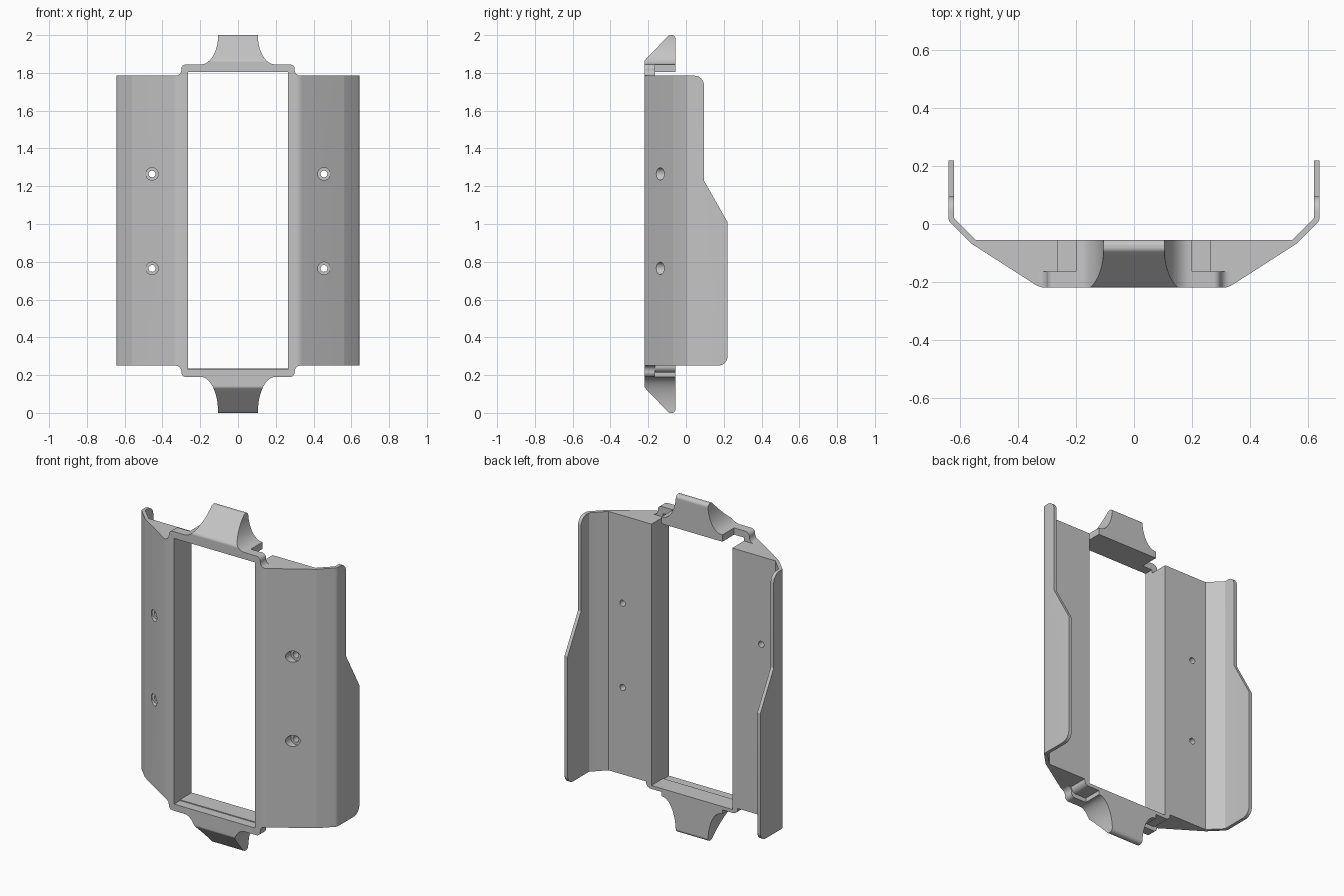
import bpy, bmesh
from math import sin, cos, pi, tan, radians
from mathutils import Vector

cube = bpy.data.objects.get("Cube")
if cube:
    bpy.data.objects.remove(cube, do_unlink=True)

grey = bpy.data.materials.new("plain_grey")
grey.use_nodes = True
colour = (0.56, 0.56, 0.56, 1)
grey.diffuse_color = colour
grey.node_tree.nodes["Principled BSDF"].inputs["Base Color"].default_value = colour


def rounded(points, steps=6):
    """Replace each corner that carries a radius with an arc."""
    out = []
    for i, p in enumerate(points):
        c = Vector(p[:2])
        if len(p) < 3:
            out.append(c)
            continue
        a = (Vector(points[i - 1][:2]) - c).normalized()
        b = (Vector(points[(i + 1) % len(points)][:2]) - c).normalized()
        half = a.angle(b) / 2
        r = p[2]
        centre = c + (a + b).normalized() * (r / sin(half))
        start = c + a * (r / tan(half)) - centre
        end = c + b * (r / tan(half)) - centre
        for k in range(steps + 1):
            out.append(centre + start.lerp(end, k / steps).normalized() * r)
    return out


def prism(name, points, axis, lo, hi):
    """Extrude a flat outline along one axis."""
    place = {"x": lambda p, d: (d, p.x, p.y),
             "y": lambda p, d: (p.x, d, p.y),
             "z": lambda p, d: (p.x, p.y, d)}[axis]
    outline = rounded(points)
    bm = bmesh.new()
    ends = [[bm.verts.new(place(p, d)) for p in outline] for d in (lo, hi)]
    for ring in ends:
        bm.faces.new(ring)
    n = len(outline)
    for i in range(n):
        j = (i + 1) % n
        bm.faces.new((ends[0][i], ends[0][j], ends[1][j], ends[1][i]))
    bmesh.ops.recalc_face_normals(bm, faces=bm.faces)
    mesh = bpy.data.meshes.new(name)
    bm.to_mesh(mesh)
    bm.free()
    mesh.materials.append(grey)
    ob = bpy.data.objects.new(name, mesh)
    bpy.context.collection.objects.link(ob)
    return ob


def carve(ob, *operations):
    """Apply boolean operations and discard the cutters."""
    for kind, cutter in operations:
        mod = ob.modifiers.new("cut", "BOOLEAN")
        mod.operation, mod.solver, mod.object = kind, "EXACT", cutter
    graph = bpy.context.evaluated_depsgraph_get()
    mesh = bpy.data.meshes.new_from_object(ob.evaluated_get(graph))
    ob.modifiers.clear()
    ob.data = mesh
    for _, cutter in operations:
        bpy.data.objects.remove(cutter, do_unlink=True)
    return ob


def smooth(ob):
    ob.data.shade_smooth()
    ob.data.set_sharp_from_angle(angle=radians(28))


def circle(x, z, r, n=24):
    return [(x + r * cos(2 * pi * k / n), z + r * sin(2 * pi * k / n)) for k in range(n)]


FRONT, BACK, LIP_BACK = -0.22, -0.055, -0.165
LOW, HIGH = 0.25, 1.785

# Side bodies: solid wedge with a bent outer wing, trimmed to the stepped outline
section = [(0.265, FRONT), (0.325, FRONT, 0.06), (0.562, -0.068, 0.03), (0.642, 0.012, 0.03),
           (0.642, 0.3), (0.622, 0.3), (0.622, 0.02, 0.01), (0.547, BACK), (0.265, BACK)]
trim = [(-0.3, LOW), (0.22, LOW, 0.05), (0.22, 1.01), (0.095, 1.23),
        (0.095, HIGH, 0.05), (-0.3, HIGH)]
for side, label in ((1, "left"), (-1, "right")):
    body = prism(label + "_side_body", [(side * p[0], *p[1:]) for p in section], "z", 0.1, 1.9)
    cuts = [("INTERSECT", prism("trim", trim, "x", -1, 1))]
    # Screw holes with a wider recess in front
    for z in (0.765, 1.265):
        cuts.append(("DIFFERENCE", prism("hole", circle(side * 0.455, z, 0.018), "y", -0.5, 0.1)))
        cuts.append(("DIFFERENCE", prism("recess", circle(side * 0.455, z, 0.033), "y", -0.5, -0.108)))
    smooth(carve(body, *cuts))

# Thin front lips joining the bodies above and below the opening
front_outline = [(-0.562, -0.068), (-0.325, FRONT, 0.06), (0.325, FRONT, 0.06), (0.562, -0.068)]
half_lip = [(0.265, 1.805), (0.265, HIGH - 0.001), (0.36, HIGH - 0.001), (0.36, HIGH),
            (0.3, HIGH, 0.03), (0.3, 1.845, 0.025)]
lip = half_lip + [(-p[0], *p[1:]) for p in reversed(half_lip)]
for name, flip in (("upper_lip", False), ("lower_lip", True)):
    outline = [(p[0], LOW + HIGH - p[1] if flip else p[1], *p[2:]) for p in lip]
    ob = prism(name, outline, "y", FRONT - 0.02, LIP_BACK)
    smooth(carve(ob, ("INTERSECT", prism("wedge", front_outline, "z", -1, 3))))


# End tabs: flared sides and a sloped front
def tab(name, base, shoulder, slope_start, tip):
    sides = [(0.2, base), (0.2, shoulder)]
    for k in range(13):
        t = k / 12 * pi / 2
        sides.append((0.105 + 0.09 * (1 - sin(t)), shoulder + (tip - shoulder) * (1 - cos(t))))
    shape = sides + [(-x, z) for x, z in reversed(sides)]
    profile = [(LIP_BACK, base), (LIP_BACK, shoulder), (FRONT, shoulder), (FRONT, slope_start, 0.02),
               (-0.09, tip, 0.02), (BACK, tip, 0.02), (BACK, base)]
    ob = prism(name, shape, "y", -0.4, 0.1)
    smooth(carve(ob, ("INTERSECT", prism("profile", profile, "x", -1, 1))))


tab("upper_tab", 1.805, 1.845, 1.865, 2.0)
tab("lower_tab", 0.235, 0.19, 0.135, 0.0)

# Corner webs linking the lower tab to the side bodies
web = [(0.2, 0.235), (0.265, 0.235), (0.265, LOW), (0.3, LOW), (0.3, 0.215, 0.03), (0.2, 0.215)]
for side, label in ((1, "left"), (-1, "right")):
    smooth(prism(label + "_corner_web", [(side * p[0], *p[1:]) for p in web], "y", LIP_BACK, BACK))
